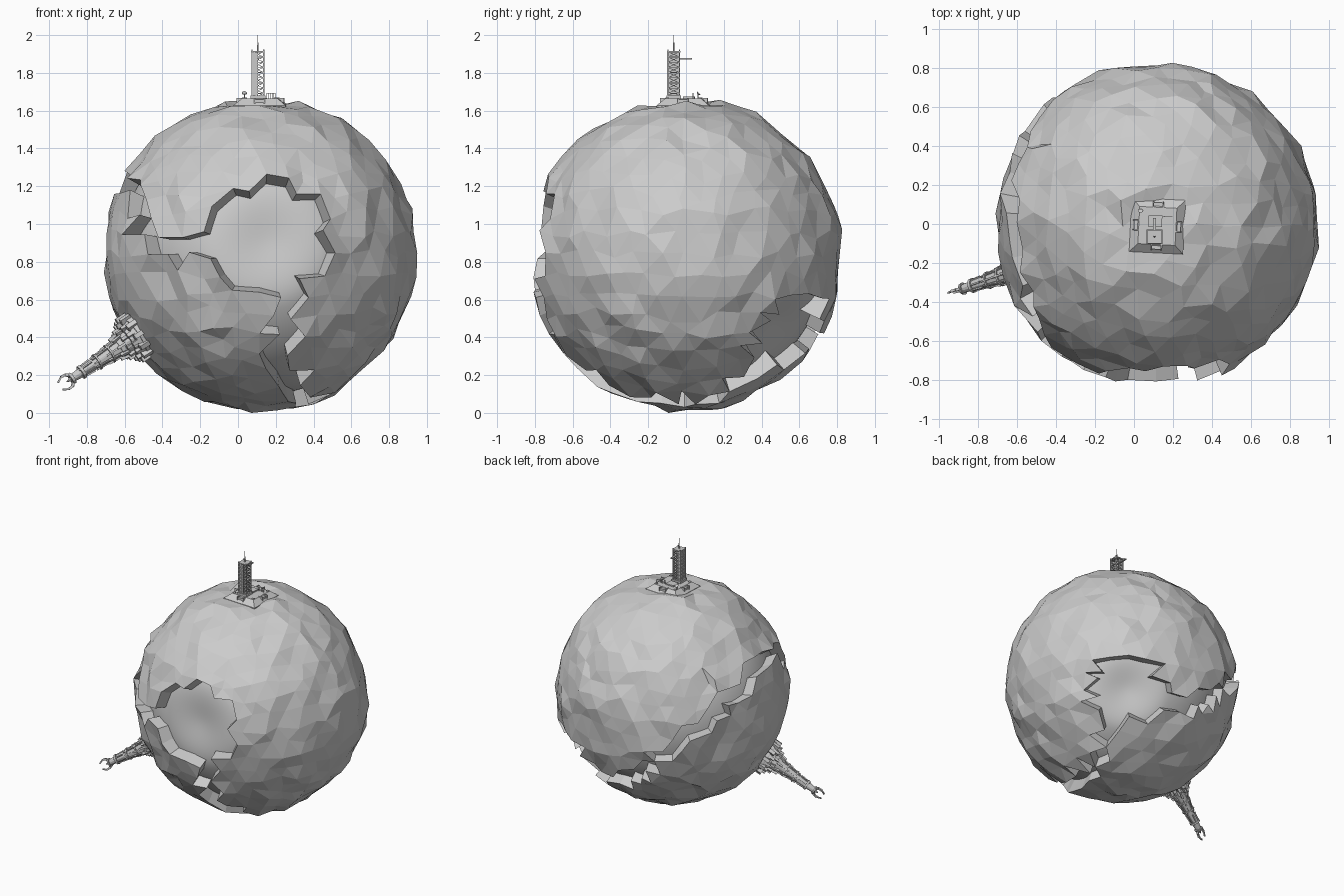
import bpy, bmesh, math, random
from mathutils import Vector, Matrix

if "Cube" in bpy.data.objects:
    bpy.data.objects.remove(bpy.data.objects["Cube"])

random.seed(7)
C = Vector((0.12, 0.0, 0.84))      # centre of the planet
R_OUT, R_IN = 0.825, 0.745


def finish(bm, name, matrix=Matrix(), smooth=False):
    bmesh.ops.recalc_face_normals(bm, faces=bm.faces)
    me = bpy.data.meshes.new(name)
    bm.to_mesh(me)
    bm.free()
    for p in me.polygons:
        p.use_smooth = smooth
    ob = bpy.data.objects.new(name, me)
    ob.matrix_world = matrix
    bpy.context.collection.objects.link(ob)
    return ob


def box(bm, loc, size, rot=Matrix()):
    m = Matrix.Translation(loc) @ rot @ Matrix.Diagonal((*size, 1))
    bmesh.ops.create_cube(bm, size=1, matrix=m)


def cone(bm, z0, z1, r0, r1, n=8, at=(0, 0), rot=0.0):
    m = Matrix.Translation((*at, (z0 + z1) / 2)) @ Matrix.Rotation(rot, 4, 'Z')
    bmesh.ops.create_cone(bm, cap_ends=True, segments=n, radius1=r0, radius2=r1,
                          depth=z1 - z0, matrix=m)


def beam(bm, a, b, w):
    a, b = Vector(a), Vector(b)
    rot = (b - a).to_track_quat('Z', 'Y').to_matrix().to_4x4()
    box(bm, (a + b) / 2, (w, w, (b - a).length), rot)


def ring(bm, n, r, z, size, tilt=0.0, start=0.0):
    for i in range(n):
        a = start + math.tau * i / n
        rot = Matrix.Rotation(a, 4, 'Z') @ Matrix.Rotation(tilt, 4, 'Y')
        box(bm, (r * math.cos(a), r * math.sin(a), z), size, rot)


# Craters and the winding canyons that join them (positions relative to centre)
craters = [(Vector((0.04, -0.81, 0.08)).normalized(), 0.40),
           (Vector((0.40, 0.55, -0.42)).normalized(), 0.33)]
canyons = [
    [(-0.2, -0.8, 0.04), (-.45, -.68, .0), (-.60, -.53, .14), (-.65, -.33, .36),
     (-.73, .11, .345), (-.675, .435, .153), (-.43, .68, -.12), (-.11, .70, -.41),
     (.2, .65, -.45)],
    [(.12, -.75, -.25), (.09, -.62, -.50), (.2, -.35, -.70), (.27, .0, -.78), (.36, .35, -.62)]]


def canyon_distance(d):
    best = 9
    for path in canyons:
        pts = [Vector(p).normalized() for p in path]
        for a, b in zip(pts, pts[1:]):
            t = max(0, min(1, (d - a).dot(b - a) / (b - a).length_squared))
            best = min(best, (d - (a + (b - a) * t).normalized()).length)
    return best


def removed(d):
    return any(d.angle(c) < r for c, r in craters) or canyon_distance(d) < 0.075


# Rocky crust: faceted sphere with jittered vertices and open craters
bm = bmesh.new()
bmesh.ops.create_icosphere(bm, subdivisions=4, radius=1)
jit = lambda s: random.uniform(-s, s)
for v in bm.verts:
    v.co = (v.co + Vector((jit(.032), jit(.032), jit(.032)))).normalized()
bmesh.ops.delete(bm, geom=[f for f in bm.faces if removed(f.calc_center_median().normalized())],
                 context='FACES')
for v in bm.verts:
    r = R_OUT + jit(0.017) + (0.012 if v.is_boundary else 0)
    v.co *= r
    if v.co.z > 0 and (v.co.xy - Vector((0, -0.02))).length < 0.2:
        v.co.z = min(v.co.z, 0.785)
low = min(bm.verts, key=lambda v: v.co.z)
low.co.z = -C.z
rim = [e for e in bm.edges if e.is_boundary]
ext = bmesh.ops.extrude_edge_only(bm, edges=rim)
for v in ext['geom']:
    if isinstance(v, bmesh.types.BMVert):
        v.co = v.co.normalized() * (R_IN - 0.045)
finish(bm, "planet_crust", Matrix.Translation(C))

# Smooth core that shows as crater and canyon floor
bm = bmesh.new()
bmesh.ops.create_icosphere(bm, subdivisions=6, radius=R_IN)
for v in bm.verts:
    for c, r in craters:
        k = max(0, 1 - v.co.angle(c) / (r + 0.08))
        v.co *= 1 - 0.09 * k * k * (3 - 2 * k)
finish(bm, "planet_core", Matrix.Translation(C), True)

# Launch pad: sloped base with small blocks
pad_m = Matrix.Translation((0.12, -0.01, 0)) @ Matrix.Rotation(-0.05, 4, 'Z')
bm = bmesh.new()
q = math.pi / 4
cone(bm, 1.58, 1.628, 0.196, 0.196, 4, rot=q)
cone(bm, 1.628, 1.664, 0.196, 0.135, 4, rot=q)
finish(bm, "pad_base", pad_m)
bm = bmesh.new()
for i in range(4):                                  # ramps on each slope
    rot = Matrix.Rotation(i * math.pi / 2, 4, 'Z')
    for s in (-0.025, 0.025):
        box(bm, rot @ Vector((0.108, s, 1.65)), (0.035, 0.006, 0.034), rot)
    box(bm, rot @ Vector((0.105, 0, 1.644)), (0.03, 0.05, 0.03), rot)
for x in (-0.085, 0.085):
    for y in (-0.085, 0.085):
        box(bm, (x, y, 1.664), (0.018, 0.018, 0.01))
box(bm, (-0.012, 0.025, 1.668), (0.07, 0.06, 0.012))
for i in range(5):                                  # railing posts
    box(bm, (0.03 + i * 0.011, 0.05, 1.678), (0.003, 0.003, 0.032))
box(bm, (0.052, 0.05, 1.692), (0.048, 0.003, 0.003))
finish(bm, "pad_details", pad_m)

# Dish antenna on the pad
bm = bmesh.new()
cone(bm, 1.66, 1.685, 0.003, 0.003, 6, (-0.09, 0.07))
bmesh.ops.create_cone(bm, cap_ends=True, segments=10, radius1=0.004, radius2=0.014, depth=0.01,
                      matrix=Matrix.Translation((-0.09, 0.07, 1.69)) @ Matrix.Rotation(-0.8, 4, 'X'))
finish(bm, "pad_dish", pad_m)

# Lattice launch tower with mast and swing arm
bm = bmesh.new()
h, z0, z1, n = 0.031, 1.664, 1.912, 9
corner = [(-h, -h), (h, -h), (h, h), (-h, h)]
dz = (z1 - z0) / n
for i in range(4):
    a, b = corner[i], corner[(i + 1) % 4]
    beam(bm, (*a, z0), (*a, z1), 0.007)
    for k in range(n + 1):
        z = z0 + k * dz
        beam(bm, (*a, z), (*b, z), 0.004)
        if k < n:
            beam(bm, (*a, z), (*b, z + dz), 0.003)
            beam(bm, (*b, z), (*a, z + dz), 0.003)
box(bm, (-0.014, 0, (z0 + z1) / 2), (0.03, 0.054, z1 - z0))
box(bm, (0, 0, z1), (0.07, 0.07, 0.008))
for x, y in corner:
    box(bm, (x, y, z1 + 0.005), (0.006, 0.006, 0.012))
cone(bm, z1, 1.96, 0.005, 0.003, 6)
cone(bm, 1.96, 2.0, 0.002, 0.001, 6)
box(bm, (0, 0.062, 1.875), (0.014, 0.07, 0.009))
box(bm, (0, 0, 1.67), (0.08, 0.075, 0.02))
finish(bm, "launch_tower", Matrix.Translation((0.105, -0.065, 0)))

# Stepped spire leaning out of the lower left side
axis = Vector((-0.805, -0.268, -0.53)).normalized()
side = Vector((0, 1, 0)).cross(axis).normalized()
up = axis.cross(side)
sm = Matrix((side, up, axis)).transposed().to_4x4()
sm.translation = C
bm = bmesh.new()
tiers = [(.76, .835, .125, .125), (.835, .855, .118, .112), (.855, .88, .098, .092),
         (.88, .91, .078, .072), (.91, .94, .062, .056), (.94, .99, .05, .044),
         (.99, 1.0, .054, .054), (1.0, 1.07, .041, .036), (1.07, 1.08, .046, .046),
         (1.08, 1.17, .033, .028), (1.17, 1.185, .038, .038), (1.185, 1.235, .026, .022),
         (1.235, 1.25, .033, .028)]
for t0, t1, r0, r1 in tiers:
    cone(bm, t0, t1, r0, r1, 12)
finish(bm, "spire_body", sm)
bm = bmesh.new()
ring(bm, 12, 0.122, 0.835, (0.03, 0.026, 0.06))
ring(bm, 12, 0.10, 0.865, (0.024, 0.02, 0.045), start=0.26)
ring(bm, 10, 0.079, 0.895, (0.022, 0.016, 0.045))
ring(bm, 8, 0.061, 0.93, (0.02, 0.014, 0.055), -0.15)
ring(bm, 8, 0.045, 0.985, (0.014, 0.01, 0.08), -0.08)
ring(bm, 8, 0.036, 1.06, (0.012, 0.009, 0.08), -0.08)
ring(bm, 6, 0.03, 1.15, (0.011, 0.008, 0.08), -0.08)
finish(bm, "spire_buttresses", sm)

# Claw prongs at the tip of the spire
bm = bmesh.new()
for s in (-1, 1):
    pts = [(s * .016, 0, 1.24), (s * .036, 0, 1.262), (s * .038, 0, 1.288), (s * .022, 0, 1.318)]
    for a, b, w in zip(pts, pts[1:], (.015, .013, .009)):
        beam(bm, a, b, w)
cone(bm, 1.25, 1.275, 0.012, 0.003, 6)
finish(bm, "spire_claw", sm)
